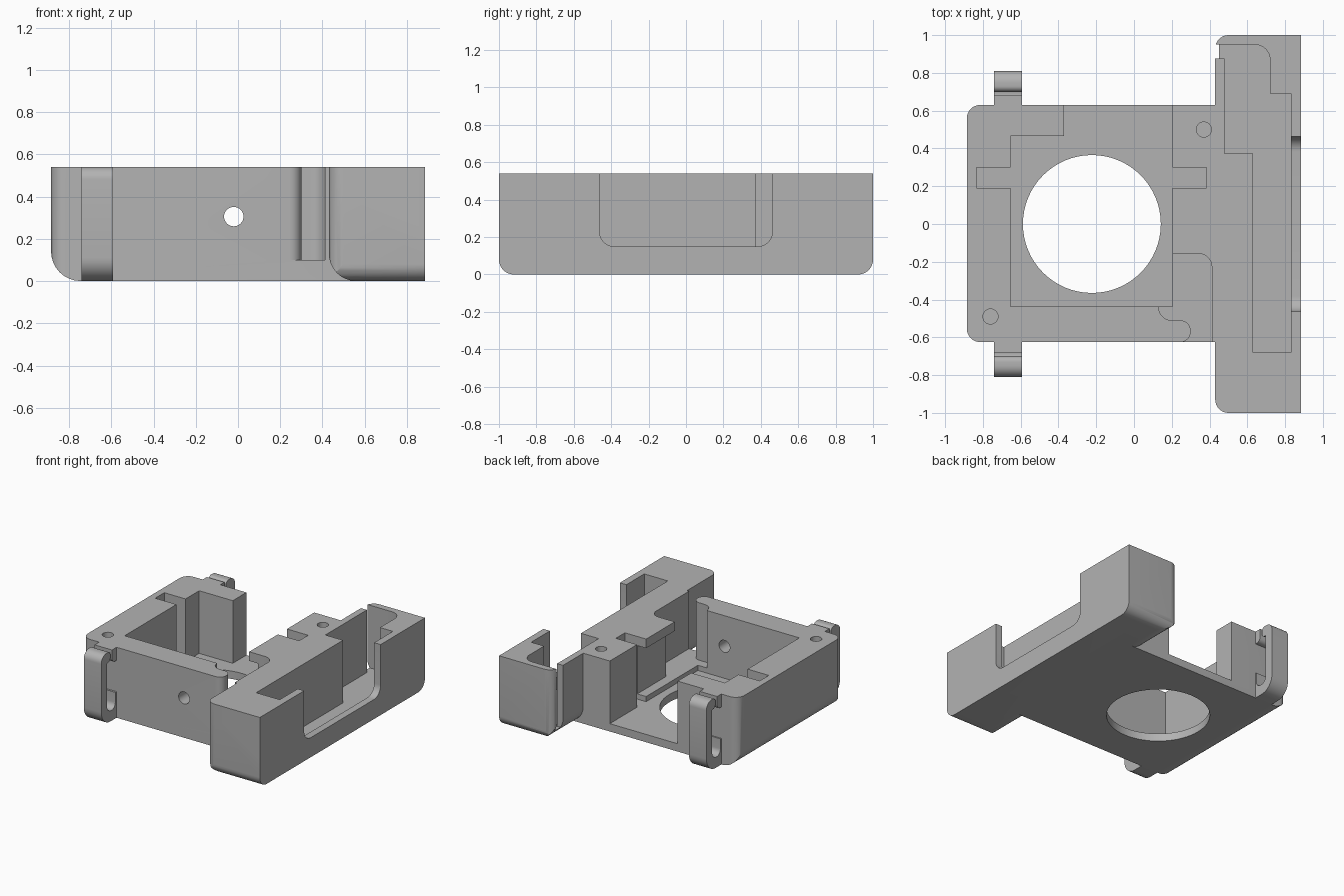
import bpy, bmesh, math
from mathutils import Vector

cube = bpy.data.objects.get("Cube")
if cube:
    bpy.data.objects.remove(cube, do_unlink=True)

grey = bpy.data.materials.new("plain grey")
grey.use_nodes = True
GREY = (0.45, 0.45, 0.45, 1)
grey.diffuse_color = GREY
grey.node_tree.nodes["Principled BSDF"].inputs["Base Color"].default_value = GREY

HEIGHT, FLOOR, ABOVE = 0.54, 0.06, 0.7


def rounded(corners, steps=8):
    """Outline from (u, v) or (u, v, radius) right-angled corners."""
    out = []
    for i, c in enumerate(corners):
        p = Vector(c[:2])
        if len(c) == 2:
            out.append(p)
            continue
        r = c[2]
        a = (Vector(corners[i - 1][:2]) - p).normalized()
        b = (Vector(corners[(i + 1) % len(corners)][:2]) - p).normalized()
        centre = p + r * (a + b)
        for k in range(steps + 1):
            t = math.pi / 2 * k / steps
            out.append(centre - r * (b * math.cos(t) + a * math.sin(t)))
    return out


def prism(name, corners, axis, lo, hi):
    """Extrude an outline along one axis."""
    place = {"x": lambda u, v, w: (w, u, v),
             "y": lambda u, v, w: (u, w, v),
             "z": lambda u, v, w: (u, v, w)}[axis]
    bm = bmesh.new()
    face = bm.faces.new([bm.verts.new(place(p.x, p.y, lo)) for p in rounded(corners)])
    top = bmesh.ops.extrude_face_region(bm, geom=[face])
    verts = [g for g in top["geom"] if isinstance(g, bmesh.types.BMVert)]
    bmesh.ops.translate(bm, verts=verts, vec=place(0, 0, hi - lo))
    bmesh.ops.recalc_face_normals(bm, faces=bm.faces)
    mesh = bpy.data.meshes.new(name)
    bm.to_mesh(mesh)
    bm.free()
    mesh.materials.append(grey)
    ob = bpy.data.objects.new(name, mesh)
    bpy.context.collection.objects.link(ob)
    return ob


def box(name, x0, x1, y0, y1, z0, z1):
    return prism(name, [(x0, y0), (x1, y0), (x1, y1), (x0, y1)], "z", z0, z1)


def drill(name, u, v, r, axis, lo, hi, sides=32):
    ring = [(u + r * math.cos(2 * math.pi * k / sides),
             v + r * math.sin(2 * math.pi * k / sides)) for k in range(sides)]
    return prism(name, ring, axis, lo, hi)


def combine(target, other, operation="DIFFERENCE"):
    mod = target.modifiers.new("combine", "BOOLEAN")
    mod.operation, mod.object, mod.solver = operation, other, "EXACT"
    bpy.context.view_layer.objects.active = target
    bpy.ops.object.modifier_apply(modifier=mod.name)
    bpy.data.objects.remove(other, do_unlink=True)


def smooth(ob):
    bpy.ops.object.select_all(action="DESELECT")
    ob.select_set(True)
    bpy.context.view_layer.objects.active = ob
    bpy.ops.object.shade_smooth_by_angle(angle=math.radians(30))


# Main housing: plan outline crossed with a front profile
case = prism("case", [(-.885, -.625, .07), (.6, -.625), (.6, .63), (-.885, .63, .07)],
             "z", 0, HEIGHT)
combine(case, prism("case_profile", [(-.885, 0, .14), (.7, 0), (.7, ABOVE), (-.885, ABOVE)],
                    "y", -1.2, 1.2), "INTERSECT")

# Long side bar, rounded along its inner edge and both ends
bar = prism("bar", [(.43, -1, .07), (.885, -1), (.885, 1), (.43, 1, .07)], "z", 0, HEIGHT)
combine(bar, prism("bar_front", [(.43, 0, .13), (1, 0), (1, ABOVE), (.43, ABOVE)],
                   "y", -1.2, 1.2), "INTERSECT")
combine(bar, prism("bar_side", [(-1, 0, .08), (1, 0, .08), (1, ABOVE), (-1, ABOVE)],
                   "x", 0, 1.2), "INTERSECT")
combine(case, bar, "UNION")

# Main well, open at the back, with a notch in each side wall
combine(case, prism("well", [
    (-.655, -.437), (.205, -.437), (.205, .19), (.385, .19), (.385, .3), (.205, .3),
    (.205, .8), (-.37, .8), (-.37, .465), (-.655, .465), (-.655, .3), (-.835, .3),
    (-.835, .19), (-.655, .19)], "z", FLOOR, ABOVE))

# Cable channel to the front, leaving a rounded wall tip
combine(case, prism("channel", [
    (.13, -.4), (.13, -.51, .07), (.3, -.51, .054), (.3, -.625, .054), (.24, -.625),
    (.24, -.8), (.412, -.8), (.412, -.157, .07), (.15, -.157)], "z", .1, ABOVE))
combine(case, box("wall_recess", .15, .28, -.2, .2, .1, .47))

# Pocket in the bar, side window and end slot
combine(case, prism("pocket", [
    (.3, .95), (.72, .95, .08), (.72, .69), (.83, .69), (.83, -.68), (.63, -.68),
    (.63, .372), (.48, .372), (.48, .875), (.3, .875)], "z", FLOOR, ABOVE))
combine(case, prism("window", [(-.463, .15, .08), (.463, .15, .08), (.463, ABOVE),
                               (-.463, ABOVE)], "x", .78, 1))

# Round openings
combine(case, drill("lens_opening", -.223, 0, .365, "z", -.1, .2, 64))
combine(case, drill("front_hole", -.02, .305, .046, "y", -.8, -.3))
for x, y in ((.37, .5), (-.76, -.49)):
    combine(case, drill("screw_hole", x, y, .04, "z", .2, ABOVE))
smooth(case)

# Spring clips on the front and back, each with a catch at the top
for side, name in ((1, "back"), (-1, "front")):
    clip = prism(name + "_clip", [(side * p[0], *p[1:]) for p in [
        (.6, 0), (.81, 0, .11), (.81, HEIGHT, .06), (.7, HEIGHT, .03), (.7, .46, .03),
        (.74, .46), (.74, .08, .05), (.64, .08, .045), (.64, .2), (.6, .2)]],
        "x", -.74, -.592)
    catch = prism(name + "_catch", [(side * p[0], *p[1:]) for p in [
        (.6, .44), (.68, .44, .035), (.68, HEIGHT), (.6, HEIGHT)]], "x", -.74, -.592)
    smooth(clip)
    smooth(catch)
